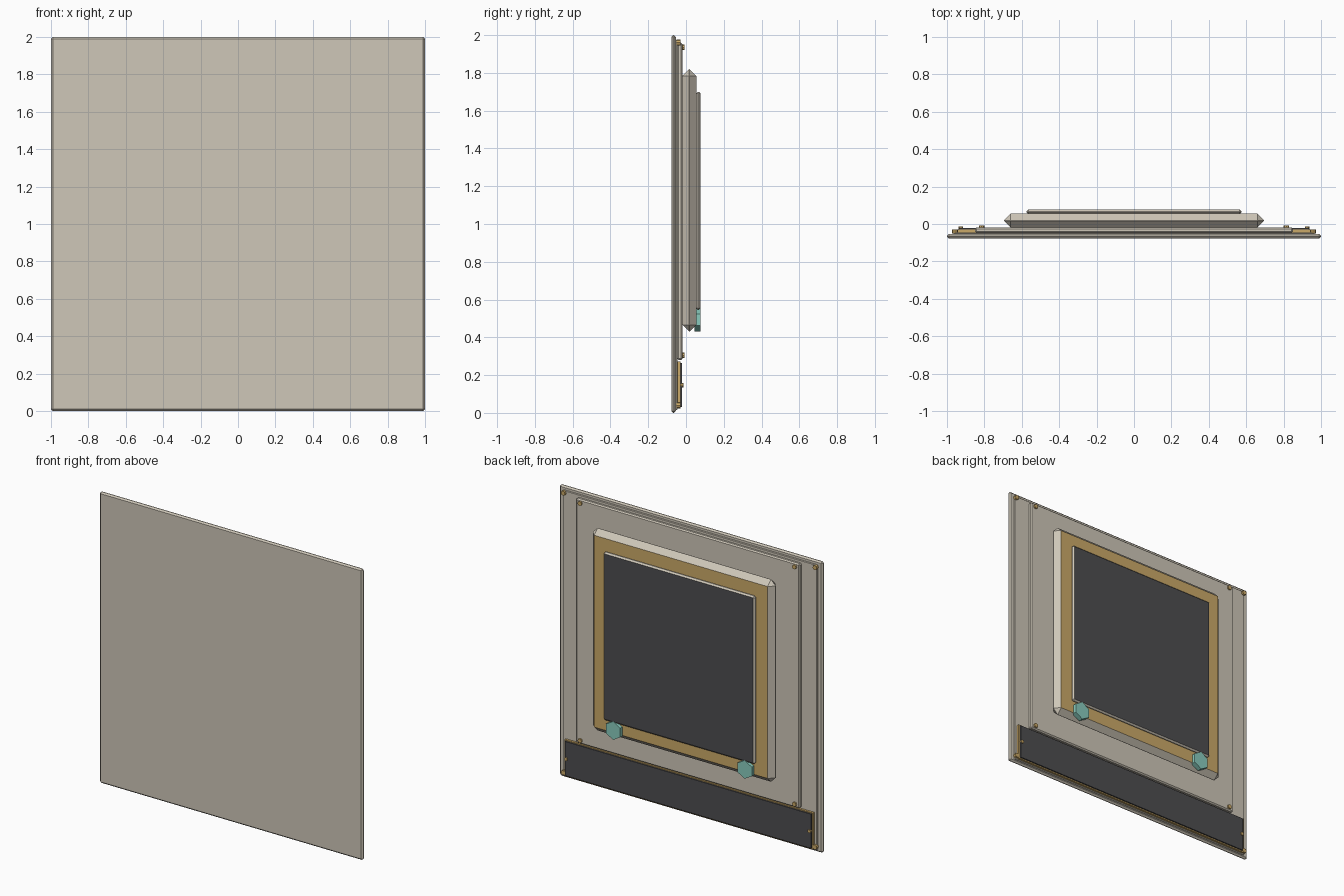
import bpy
import math

cube = bpy.data.objects.get("Cube")
if cube:
    bpy.data.objects.remove(cube, do_unlink=True)


def material(name, rgb):
    mat = bpy.data.materials.new(name)
    mat.use_nodes = True
    mat.diffuse_color = (*rgb, 1)
    mat.node_tree.nodes["Principled BSDF"].inputs["Base Color"].default_value = (*rgb, 1)
    return mat


beige = material("warm beige", (0.62, 0.57, 0.48))
gold = material("dull gold", (0.60, 0.40, 0.14))
dark = material("charcoal", (0.075, 0.075, 0.08))
teal = material("soft teal", (0.25, 0.60, 0.51))


def slab(name, half_x, y, z, bevel, mat, back_mat=None):
    """Chamfered box; its flat back face can take a second colour."""
    bpy.ops.mesh.primitive_cube_add(size=1)
    ob = bpy.context.object
    ob.name = name
    ob.scale = (2 * half_x, y[1] - y[0], z[1] - z[0])
    ob.location = (0, (y[0] + y[1]) / 2, (z[0] + z[1]) / 2)
    bpy.ops.object.transform_apply(location=True, rotation=False, scale=True)
    if bevel:
        mod = ob.modifiers.new("chamfer", 'BEVEL')
        mod.width = bevel
        mod.segments = 1
        bpy.ops.object.modifier_apply(modifier=mod.name)
    ob.data.materials.append(mat)
    if back_mat:
        ob.data.materials.append(back_mat)
        for face in ob.data.polygons:
            face.material_index = int(face.normal.y > 0.95)
    return ob


def stud(name, x, z, y, radius, sides, mat):
    """Short prism pointing backward, with a corner at the top."""
    bpy.ops.mesh.primitive_cylinder_add(
        vertices=sides, radius=radius, depth=y[1] - y[0],
        location=(x, (y[0] + y[1]) / 2, z), rotation=(math.pi / 2, 0, 0))
    ob = bpy.context.object
    ob.name = name
    ob.data.materials.append(mat)


# Layered plates, from front to back
slab("front_plate", 1.0, (-0.078, -0.053), (0, 2), 0.01, beige)
slab("backing_sheet", 0.965, (-0.055, -0.045), (0.015, 1.975), 0.003, beige)
slab("rear_panel", 0.85, (-0.047, -0.018), (0.28, 1.96), 0.008, beige)

# Raised housing with a gold face, and the dark screen on it
slab("housing", 0.695, (-0.019, 0.055), (0.43, 1.82), 0.036, beige, gold)
slab("screen", 0.575, (0.053, 0.078), (0.545, 1.70), 0.01, beige, dark)

# Dark strip in a gold tray along the bottom
slab("strip_tray", 0.945, (-0.047, -0.03), (0.022, 0.272), 0, gold)
slab("lower_strip", 0.935, (-0.032, -0.021), (0.03, 0.265), 0, dark)

# Studs and knobs, mirrored left and right
for side, s in (("left", 1), ("right", -1)):
    for level, z in (("top", 1.96), ("bottom", 0.04)):
        stud(f"{side}_{level}_plate_stud", s * 0.957, z, (-0.05, -0.03), 0.016, 8, gold)
    for level, z in (("top", 1.935), ("bottom", 0.305)):
        stud(f"{side}_{level}_panel_stud", s * 0.815, z, (-0.025, -0.008), 0.015, 8, gold)
    stud(f"{side}_strip_stud", s * 0.925, 0.147, (-0.03, -0.014), 0.012, 8, gold)
    stud(f"{side}_knob", s * 0.5, 0.493, (0.045, 0.078), 0.063, 6, teal)
